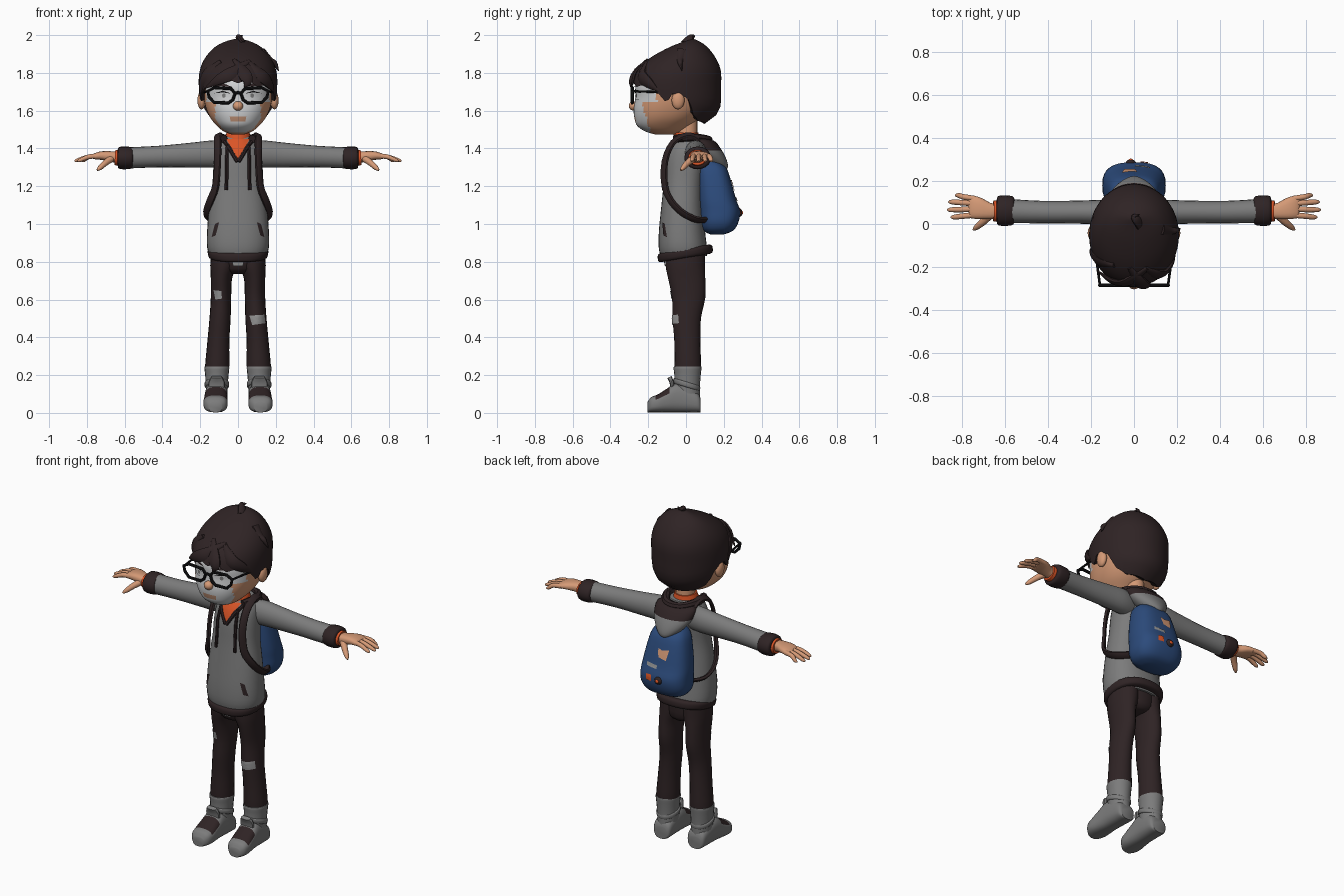
import bpy, bmesh, math
from mathutils import Vector, Matrix

cube = bpy.data.objects.get("Cube")
if cube:
    bpy.data.objects.remove(cube, do_unlink=True)

X, Y, Z = Vector((1, 0, 0)), Vector((0, 1, 0)), Vector((0, 0, 1))
SIDES = ((1, "left"), (-1, "right"))


def material(name, *rgb):
    m = bpy.data.materials.new(name)
    m.use_nodes = True
    m.diffuse_color = (*rgb, 1)
    m.node_tree.nodes["Principled BSDF"].inputs["Base Color"].default_value = (*rgb, 1)
    return m


brown = material("dark brown", .028, .017, .018)
grey = material("cloth grey", .2, .2, .2)
pale = material("patch grey", .3, .3, .3)
skin = material("skin", .66, .32, .18)
lip = material("lip tan", .5, .27, .17)
white = material("face white", .62, .63, .64)
orange = material("shirt orange", .7, .09, .02)
blue = material("bag blue", .025, .07, .2)
black = material("frame black", .008, .008, .009)


def finish(bm, name, mat):
    me = bpy.data.meshes.new(name)
    bm.to_mesh(me)
    bm.free()
    me.materials.append(mat)
    me.shade_smooth()
    me.set_sharp_from_angle(angle=math.radians(40))
    ob = bpy.data.objects.new(name, me)
    bpy.context.collection.objects.link(ob)
    bpy.context.view_layer.update()
    return ob


def spline(rows, k):
    """Smoothly interpolate rows of numbers, k steps per span."""
    out = []
    for i in range(len(rows) - 1):
        a, b, c, d = (rows[max(0, min(j, len(rows) - 1))] for j in range(i - 1, i + 3))
        for s in range(k):
            t = s / k
            out.append([q + t * (r - p + t * (2 * p - 5 * q + 4 * r - w + t * (3 * (q - r) + w - p))) / 2
                        if k > 1 else q for p, q, r, w in zip(a, b, c, d)])
    return out + [list(rows[-1])]


def skin_rings(name, rings, mat, closed=False):
    bm = bmesh.new()
    vs = [[bm.verts.new(p) for p in ring] for ring in rings]
    n = len(vs[0])
    for a, b in zip(vs, vs[1:] + vs[:1] if closed else vs[1:]):
        for i in range(n):
            bm.faces.new((a[i], a[(i + 1) % n], b[(i + 1) % n], b[i]))
    if not closed:
        bm.faces.new(vs[0])
        bm.faces.new(vs[-1])
    bmesh.ops.recalc_face_normals(bm, faces=bm.faces)
    return finish(bm, name, mat)


def sweep(name, rows, mat, n=20, k=3, axis=None, hint=X, power=2, closed=False):
    """Rows are x, y, z, half width along the hint, half height across it."""
    rows = rows if closed else spline(rows, k)
    pts = [Vector(r[:3]) for r in rows]
    rings = []
    for i, (p, r) in enumerate(zip(pts, rows)):
        after = pts[(i + 1) % len(pts)] if closed else pts[min(i + 1, len(pts) - 1)]
        before = pts[i - 1] if closed else pts[max(i - 1, 0)]
        t = (axis or after - before).normalized()
        h = hint(p) if callable(hint) else hint
        u = (h - t * h.dot(t)).normalized()
        v = t.cross(u)
        ring = []
        for j in range(n):
            c, s = math.cos(math.tau * j / n), math.sin(math.tau * j / n)
            ring.append(p + u * r[3] * math.copysign(abs(c) ** (2 / power), c)
                        + v * r[4] * math.copysign(abs(s) ** (2 / power), s))
        rings.append(ring)
    return skin_rings(name, rings, mat, closed)


def column(name, rows, mat, **kw):
    """Rows are height, front y, back y, half width."""
    return sweep(name, [(0, (f + b) / 2, z, w, (b - f) / 2) for z, f, b, w in rows], mat, axis=Z, **kw)


def wire(name, pts, r, mat, hint=X, k=1, **kw):
    return sweep(name, [(*p, r, r) for p in pts], mat, n=8, k=k, hint=hint, **kw)


def ball(name, place, size, mat):
    bm = bmesh.new()
    bmesh.ops.create_uvsphere(bm, u_segments=20, v_segments=12, radius=1,
                              matrix=Matrix.Translation(place) @ Matrix.Diagonal((*size, 1)))
    return finish(bm, name, mat)


def paint(ob, mat, rule):
    ob.data.materials.append(mat)
    for f in ob.data.polygons:
        if rule(f.center, f.normal):
            f.material_index = len(ob.data.materials) - 1


def on(target, x, z, side=-1, lift=.005):
    hit, p, _, _ = target.ray_cast((x, side * 2, z), (0, -side, 0))
    return Vector((x, p.y + side * lift, z)) if hit else None


def decal(name, target, outline, mat, side=-1, lift=.005):
    """Thin plate laid on a surface from the front or the back."""
    loop = [Vector(a).lerp(Vector(b), t / 4) for a, b in zip(outline, outline[1:] + outline[:1]) for t in range(4)]
    mid = sum(loop, Vector((0, 0))) / len(loop)
    bm = bmesh.new()
    rings = []
    for s in (1, .66, .33, .02):
        pts = [on(target, *mid.lerp(p, s), side, lift) for p in loop]
        if None not in pts:
            rings.append([bm.verts.new(p) for p in pts])
    for a, b in zip(rings, rings[1:]):
        for i in range(len(loop)):
            j = (i + 1) % len(loop)
            bm.faces.new((a[i], a[j], b[j], b[i]))
    if rings:
        bm.faces.new(rings[-1])
    bm.normal_update()
    if sum(f.normal.y for f in bm.faces) * side < 0:
        bmesh.ops.reverse_faces(bm, faces=bm.faces)
    return finish(bm, name, mat)


def oval(x, z, w, h):
    return [(x + w * math.cos(a * math.tau / 8), z + h * math.sin(a * math.tau / 8)) for a in range(8)]


def lookup(table, x):
    for a, b in zip(table, table[1:]):
        if x <= b[0]:
            f = max(0, (x - a[0]) / (b[0] - a[0]))
            return [p + (q - p) * f for p, q in zip(a, b)]
    return list(table[-1])


# Hoodie body, hem, collar and hood
torso = column("hoodie_body", [(.83, -.135, .11, .15), (.88, -.145, .11, .164), (.97, -.143, .1, .163),
               (1.1, -.13, .09, .152), (1.22, -.118, .09, .135), (1.34, -.11, .105, .128),
               (1.41, -.09, .11, .115), (1.46, -.06, .09, .075)], grey, n=32, power=2.3)
sweep("hoodie_hem", [(0, -.003, .82, .14, .13), (0, -.003, .828, .156, .146), (0, -.005, .86, .16, .146),
      (0, -.005, .87, .145, .13)], brown, n=32, axis=Vector((0, -.17, 1)), power=2.3)
column("neck", [(1.4, -.05, .06, .055), (1.58, -.05, .06, .05)], skin)
column("shirt_collar", [(1.42, -.075, .08, .078), (1.46, -.068, .07, .068), (1.485, -.062, .066, .06)], orange)
decal("shirt_front", torso, [(-.062, 1.45), (.062, 1.45), (0, 1.34)], orange)
hood = column("hood", [(1.455, .03, .09, .07), (1.44, .02, .15, .12), (1.39, .04, .19, .12), (1.34, .08, .215, .09),
              (1.3, .12, .222, .05), (1.28, .16, .205, .015)], grey, n=28)
paint(hood, brown, lambda c, n: c.z > 1.395)
wire("hood_rim", [(-.075, -.06, 1.45), (-.1, .02, 1.46), (-.06, .1, 1.45), (0, .12, 1.445),
     (.06, .1, 1.45), (.1, .02, 1.46), (.075, -.06, 1.45)], .022, brown, hint=Z, k=3)

for s, side in SIDES:
    # Neckline and drawstrings
    wire(side + "_neck_trim", [on(torso, s * x, z) for x, z in ((.078, 1.445), (.045, 1.4), (.003, 1.33))], .011, brown)
    wire(side + "_drawstring", [on(torso, s * x, z) for x, z in ((.055, 1.42), (.06, 1.34), (.06, 1.26), (.062, 1.18))],
         .009, brown)
    decal(side + "_pocket", torso, [(s * x, z) for x, z in ((.1, 1.01), (.122, 1), (.14, .93), (.118, .94))], brown)

    # Bag straps
    sweep(side + "_strap", [(s * x, y, z, .01, .021) for x, y, z in (
        (.085, .11, 1.38), (.098, .06, 1.455), (.105, 0, 1.47), (.108, -.07, 1.43), (.108, -.112, 1.33),
        (.118, -.112, 1.2), (.148, -.078, 1.12), (.166, -.02, 1.06), (.155, .05, 1.025), (.11, .11, 1.02))],
        brown, n=12, hint=lambda p: p - Vector((0, 0, 1.25)), power=3)

    # Sleeve, cuff and wrist
    sweep(side + "_sleeve", [(s * x, y, z, w, h) for x, y, z, w, h in (
        (.06, .04, 1.37, .05, .07), (.14, .053, 1.37, .058, .072), (.24, .055, 1.365, .054, .066),
        (.42, .055, 1.357, .052, .057), (.58, .06, 1.35, .056, .056))], grey, hint=Y)
    sweep(side + "_cuff", [(s * x, .062, 1.35, w, w * .85) for x, w in (
        (.555, .055), (.565, .067), (.6, .071), (.63, .067), (.637, .05))], brown, hint=Y)
    sweep(side + "_shirt_cuff", [(s * .62, .06, 1.35, .05, .045), (s * .652, .06, 1.352, .048, .04)], orange, hint=Y)

    # Hand
    sweep(side + "_palm", [(s * x, y, z, w, h) for x, y, z, w, h in (
        (.63, .06, 1.35, .035, .03), (.67, .06, 1.357, .038, .028), (.72, .072, 1.362, .05, .023),
        (.755, .08, 1.358, .052, .017), (.765, .08, 1.354, .045, .01))], skin, hint=Y, power=2.5)
    for finger, base, tip, reach in (("index", .042, .032, .85), ("middle", .069, .066, .865),
                                     ("ring", .095, .102, .86), ("little", .118, .133, .83)):
        sweep(side + "_" + finger + "_finger", [
            (s * .74, base, 1.36, .013, .014), (s * .79, (base + tip) / 2, 1.356, .013, .013),
            (s * (reach - .015), tip, 1.338, .011, .01), (s * reach, tip, 1.332, .004, .004)], skin, n=10, hint=Y)
    sweep(side + "_thumb", [(s * x, y, z, r, r) for x, y, z, r in (
        (.665, .045, 1.35, .02), (.7, .01, 1.325, .017), (.73, -.015, 1.298, .013), (.745, -.027, 1.285, .005))],
        skin, n=10, hint=Y)

    # Trouser leg
    leg = sweep(side + "_leg", [(s * x, y, z, w, h) for x, y, z, w, h in (
        (.073, -.005, .86, .07, .105), (.077, -.004, .78, .07, .104), (.088, .004, .71, .056, .098),
        (.09, .014, .61, .054, .088), (.095, .004, .5, .056, .075), (.104, .007, .38, .058, .069),
        (.11, .01, .25, .064, .07), (.11, .01, .225, .06, .066))], brown, axis=Z)
    if s > 0:
        decal("left_knee_patch", leg, [(.06, .515), (.14, .52), (.145, .475), (.075, .465)], pale)
    else:
        decal("right_thigh_patch", leg, [(-.13, .65), (-.088, .645), (-.085, .605), (-.12, .6)], pale)

    # Boot
    sweep(side + "_boot_shaft", [(s * .112, y, z, w, h) for y, z, w, h in (
        (.01, .06, .055, .065), (.006, .14, .058, .068), (.008, .2, .062, .07), (.008, .24, .066, .074),
        (.01, .245, .06, .068))], grey, axis=Z)
    foot = sweep(side + "_boot_foot", [(s * x, y, h + .003, w, h) for x, y, w, h in (
        (.112, .078, .04, .035), (.112, .065, .054, .05), (.113, .02, .058, .065), (.115, -.05, .06, .077),
        (.117, -.1, .062, .063), (.119, -.15, .064, .047), (.12, -.185, .056, .04), (.12, -.205, .034, .026))],
        grey, n=32, k=4, axis=-Y, power=2.7)
    paint(foot, brown, lambda c, n: n.z > .35 and -.162 < c.y < -.085)
    sweep(side + "_boot_tongue", [(s * .113, y, z, w, .012) for y, z, w in (
        (-.07, .12, .04), (-.075, .16, .044), (-.088, .19, .03))], grey, n=12, power=3)
    sweep(side + "_boot_band", [(s * .112, .004, z, w, w * 1.14) for z, w in (
        (.135, .056), (.14, .064), (.16, .065), (.165, .057))], grey, axis=Vector((0, .3, 1)))

# Hips and buckle
hips = column("hips", [(.735, -.06, .07, .04), (.765, -.1, .095, .12), (.86, -.112, .1, .142)], brown)
decal("belt_buckle", hips, [(-.033, .812), (.033, .812), (.026, .778), (-.026, .778)], pale, lift=.009)

# Head with painted face
head = column("head", [(1.473, -.16, -.06, .03), (1.49, -.215, -.025, .075), (1.52, -.258, .02, .112),
              (1.56, -.273, .07, .145), (1.61, -.277, .11, .168), (1.67, -.268, .13, .182),
              (1.74, -.265, .14, .184), (1.82, -.22, .13, .165), (1.87, -.15, .1, .12)], skin, n=72, k=5, power=2.2)
paint(head, white, lambda c, n: 1.485 < c.z < 1.76 and (
    c.y < -.155 and c.z > 1.645 or c.y < -.19 and abs(c.x) < .07 + (c.z - 1.48) * .6 and abs(c.x) < .12))
paint(head, lip, lambda c, n: abs(c.x) < .04 and 1.542 < c.z < 1.572 and c.y < -.2)
ball("nose", (0, -.277, 1.625), (.027, .026, .025), skin)
for s, side in SIDES:
    ball(side + "_ear", (s * .193, -.042, 1.655), (.022, .034, .048), skin)
    decal(side + "_eye", head, oval(s * .08, 1.677, .04, .022), white)
    decal(side + "_iris", head, oval(s * .075, 1.68, .01, .012), grey, lift=.008)
    decal(side + "_lash", head, [(s * x, z) for x, z in ((.035, 1.69), (.08, 1.706), (.125, 1.692), (.08, 1.698))],
          black, lift=.008)
    decal(side + "_brow", head, [(s * x, z) for x, z in ((.03, 1.725), (.09, 1.75), (.14, 1.735), (.09, 1.73))],
          brown, lift=.008)
    # Glasses
    wire(side + "_lens_frame", [(s * x, -.284, z) for x, z in (
        (.016, 1.69), (.035, 1.716), (.125, 1.722), (.16, 1.703), (.153, 1.672), (.125, 1.643), (.05, 1.641),
        (.027, 1.658))], .0085, black, hint=Y, closed=True)
    wire(side + "_temple", [(s * .158, -.284, 1.703), (s * .172, -.18, 1.7), (s * .19, -.05, 1.69)], .006, black)
wire("glasses_bridge", [(-.02, -.284, 1.69), (0, -.287, 1.696), (.02, -.284, 1.69)], .008, black, hint=Y)

# Hair cap with a shaped lower edge
shape = spline([(1.52, -.2, .075, .11), (1.555, -.25, .14, .155), (1.62, -.28, .182, .195), (1.735, -.292, .186, .208),
                (1.815, -.262, .184, .202), (1.88, -.19, .157, .174), (1.935, -.09, .115, .125),
                (1.965, -.015, .075, .07), (1.98, .02, .04, .015)], 4)
edge = [(0, 1.745), (14, 1.765), (30, 1.725), (45, 1.74), (62, 1.715), (77, 1.64), (86, 1.695),
        (104, 1.67), (114, 1.58), (130, 1.545), (180, 1.53)]
rings = []
for step in range(-1, 17):
    t, scale = (max(step, 0) / 16, .78 if step < 0 else 1)
    ring = []
    for a in range(-180, 180, 5):
        rim = lookup(edge, abs(a))[1]
        z = rim + (1.979 - rim) * (1 - (1 - t) ** 1.7)
        _, f, b, w = lookup(shape, z)
        r = math.radians(a)
        ring.append((math.sin(r) * w * scale, (f + b) / 2 - math.cos(r) * (b - f) / 2 * scale, z + .02 * (step < 0)))
    rings.append(ring)
skin_rings("hair", rings, brown)
for i, lock in enumerate((
        ((.06, -.2, 1.86), (-.03, -.268, 1.8), (-.1, -.265, 1.765), (-.172, -.215, 1.72)),
        ((-.02, -.2, 1.865), (.03, -.27, 1.8), (.05, -.288, 1.755), (.035, -.292, 1.725)),
        ((.05, -.2, 1.86), (.12, -.235, 1.79), (.165, -.195, 1.745), (.19, -.14, 1.7)),
        ((-.09, -.19, 1.86), (-.16, -.175, 1.8), (-.19, -.14, 1.74), (-.195, -.11, 1.67)),
        ((.03, .0, 1.955), (.01, .02, 1.985), (.0, .035, 1.99), (.025, .045, 1.998)),
        ((.13, -.02, 1.92), (.17, -.03, 1.87), (.195, -.03, 1.85), (.215, -.02, 1.81)))):
    widths = (.012, .035, .028, .003) if i < 4 else (.03, .02, .012, .002)
    sweep("hair_lock_%d" % (i + 1), [(*p, .014 if w > .01 else w, w) for p, w in zip(lock, widths)], brown, n=10,
          hint=lambda p: p - Vector((0, -.05, 1.75)))

# Backpack and its badges
bag = column("backpack", [(.945, .13, .2, .07), (.965, .09, .25, .12), (1.01, .075, .278, .145), (1.07, .07, .286, .146),
             (1.13, .065, .265, .142), (1.23, .06, .238, .125), (1.3, .06, .212, .105), (1.34, .08, .16, .07)],
             blue, n=32, power=2.7)
decal("bag_patch", bag, [(-.055, 1.235), (-.01, 1.225), (.015, 1.235), (.005, 1.185), (-.045, 1.175)], skin, side=1)
decal("bag_strip", bag, [(.005, 1.14), (.075, 1.145), (.075, 1.125), (.005, 1.12)], pale, side=1)
decal("bag_tag", bag, [(.03, 1.085), (.065, 1.085), (.065, 1.05), (.03, 1.05)], orange, side=1)
ball("bag_buckle", (-.015, .283, 1.06), (.024, .016, .022), brown)
ball("bag_button", (-.015, .295, 1.06), (.011, .008, .01), orange)
